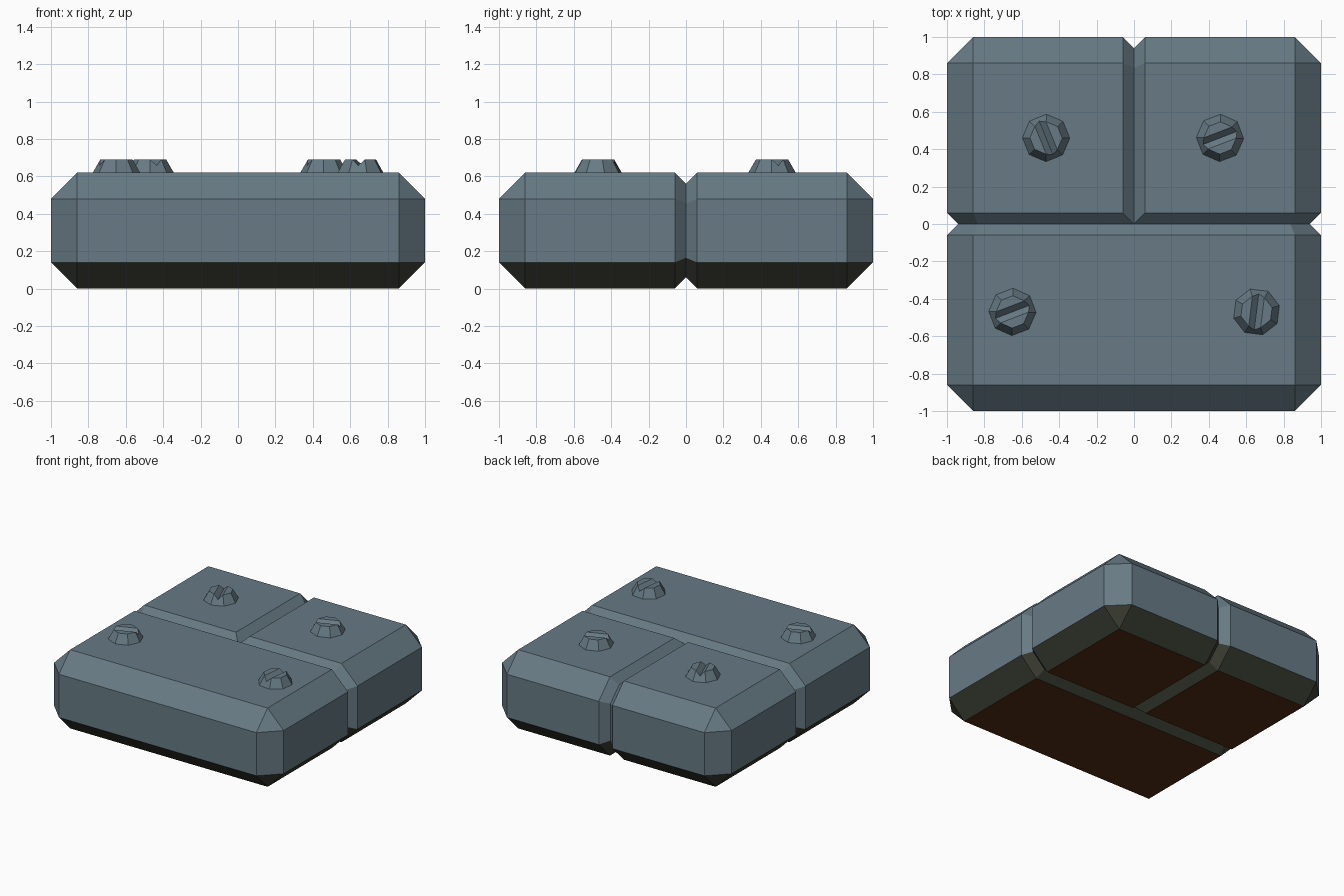
import bpy, bmesh, math
from mathutils import Vector
from itertools import product

if "Cube" in bpy.data.objects:
    bpy.data.objects.remove(bpy.data.objects["Cube"])

H = 0.62            # slab height
BEVEL, SEAM = 0.14, 0.06


def material(name, rgb):
    m = bpy.data.materials.new(name)
    m.diffuse_color = (*rgb, 1)
    m.use_nodes = True
    m.node_tree.nodes["Principled BSDF"].inputs["Base Color"].default_value = m.diffuse_color
    return m


MATS = [material("blue_grey_stone", (0.135, 0.195, 0.232)),
        material("dark_edge", (0.045, 0.049, 0.035)),
        material("brown_underside", (0.085, 0.027, 0.006))]


def add_convex(bm, planes):
    """Cut a big cube by half-spaces n.p <= d and add the solid to bm."""
    part = bmesh.new()
    bmesh.ops.create_cube(part, size=6)
    for n, d in planes:
        n = Vector(n)
        bmesh.ops.bisect_plane(part, geom=part.verts[:] + part.edges[:] + part.faces[:],
                               dist=1e-5, plane_co=n * (d / n.length_squared),
                               plane_no=n, clear_outer=True)
        rim = [e for e in part.edges if e.is_boundary]
        if rim:
            bmesh.ops.holes_fill(part, edges=rim, sides=0)
    bmesh.ops.recalc_face_normals(part, faces=part.faces[:])
    tmp = bpy.data.meshes.new("tmp")
    part.to_mesh(tmp)
    part.free()
    bm.from_mesh(tmp)
    bpy.data.meshes.remove(tmp)


def make_object(name, solids):
    bm = bmesh.new()
    for planes in solids:
        add_convex(bm, planes)
    bm.normal_update()
    # undersides: brown flat bottom, dark lower bevels
    for f in bm.faces:
        z = f.normal.z
        f.material_index = 2 if z < -0.9 else 1 if z < -0.1 else 0
    me = bpy.data.meshes.new(name)
    bm.to_mesh(me)
    bm.free()
    for m in MATS:
        me.materials.append(m)
    bpy.context.collection.objects.link(bpy.data.objects.new(name, me))


# Whole slab as half-spaces: faces, bevelled edges and corners
slab = []
for s in product((-1, 0, 1), repeat=3):
    k = sum(map(abs, s))
    if k:
        v = Vector(s)
        d = abs(s[0]) + abs(s[1]) + abs(s[2]) * H / 2 - BEVEL * (k - 1) + s[2] * H / 2
        slab.append((v / v.length, d / v.length))


def block(name, seams):
    planes = list(slab)
    for s in map(Vector, seams):
        planes.append((s, 0))
        # narrow chamfer all around the seam
        planes += [(n + s, d - SEAM) for n, d in slab if abs(n.dot(s)) < 1e-6]
    make_object(name, [planes])


block("front_block", [(0, 1, 0)])
block("back_left_block", [(0, -1, 0), (1, 0, 0)])
block("back_right_block", [(0, -1, 0), (-1, 0, 0)])


# Slotted eight-sided studs, each made of two halves either side of a V slot
def stud(name, x, y, angle):
    c = Vector((x, y, H))
    a = math.radians(angle)
    body = [((0, 0, 1), 0.07), ((0, 0, -1), 0)]
    for i in range(8):
        t = a + i * math.pi / 4
        body.append(((math.cos(t), math.sin(t), 0.53), 0.117))
    solids = []
    for side in (1, -1):
        p = Vector((-math.sin(a), math.cos(a), 0)) * side
        half = body + [(-p, 0), (Vector((0, 0, 1)) - p, 0.038)]
        solids.append([(Vector(n), d + Vector(n).dot(c)) for n, d in half])
    make_object(name, solids)


stud("stud_back_left", -0.47, 0.46, 112)
stud("stud_back_right", 0.46, 0.46, 21)
stud("stud_front_left", -0.65, -0.47, 21)
stud("stud_front_right", 0.655, -0.47, 83)
